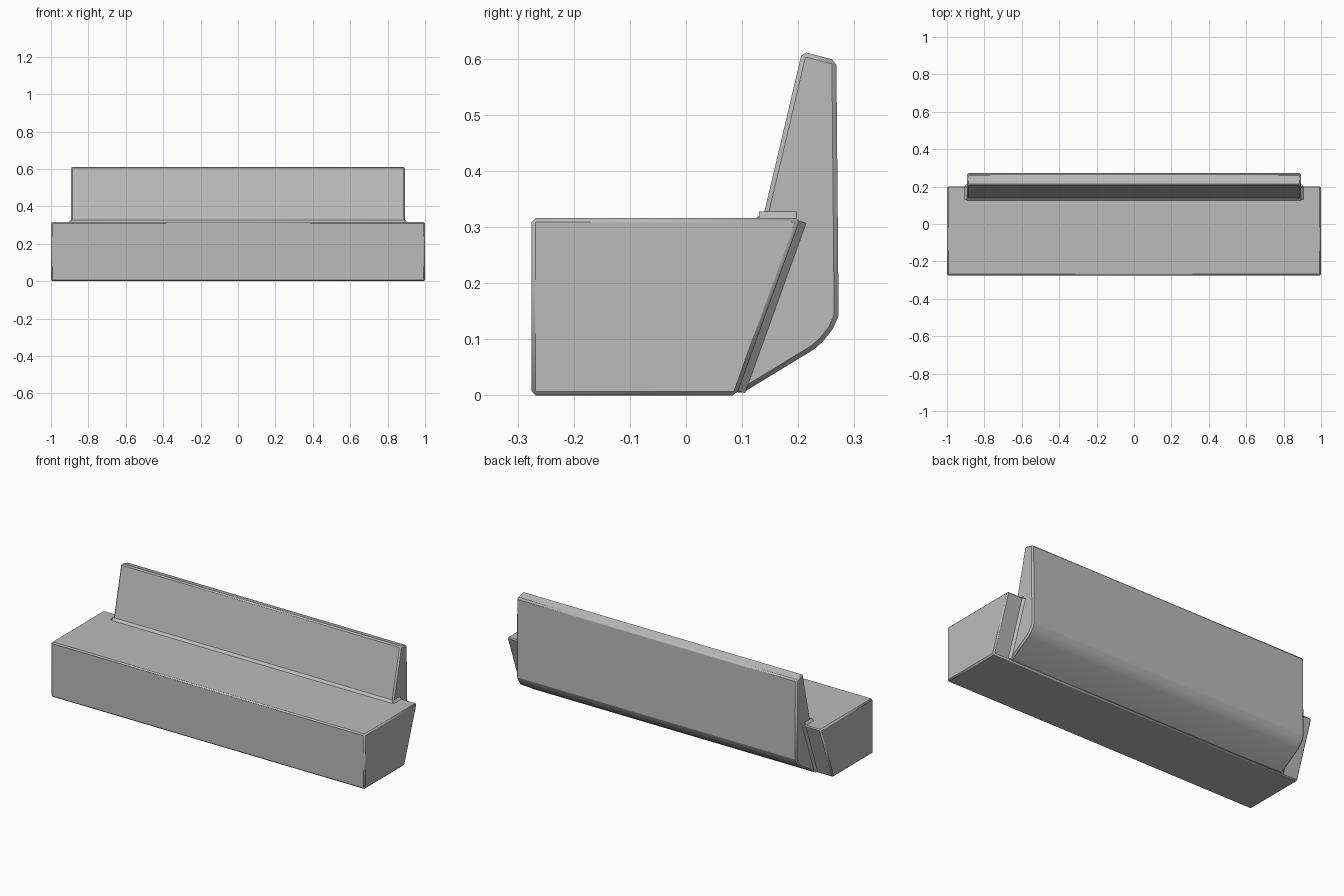
import bpy
import bmesh
from mathutils import Vector

if "Cube" in bpy.data.objects:
    bpy.data.objects.remove(bpy.data.objects["Cube"], do_unlink=True)

grey = bpy.data.materials.new("plain_grey")
grey.use_nodes = True
grey.diffuse_color = (0.5, 0.5, 0.5, 1)
grey.node_tree.nodes["Principled BSDF"].inputs["Base Color"].default_value = (0.5, 0.5, 0.5, 1)


def prism(name, ring, offset, bevel=0):
    """Sweep a closed ring of points along an offset, with optional chamfers."""
    bm = bmesh.new()
    face = bm.faces.new([bm.verts.new(p) for p in ring])
    out = bmesh.ops.extrude_face_region(bm, geom=[face])
    verts = [v for v in out["geom"] if isinstance(v, bmesh.types.BMVert)]
    bmesh.ops.translate(bm, verts=verts, vec=offset)
    bmesh.ops.recalc_face_normals(bm, faces=bm.faces)
    mesh = bpy.data.meshes.new(name)
    bm.to_mesh(mesh)
    bm.free()
    mesh.materials.append(grey)
    obj = bpy.data.objects.new(name, mesh)
    bpy.context.collection.objects.link(obj)
    if bevel:
        mod = obj.modifiers.new("chamfer", "BEVEL")
        mod.width = bevel
        mod.segments = 1
        mod.limit_method = "ANGLE"
        mod.angle_limit = 0.5
    bpy.ops.object.select_all(action="DESELECT")
    obj.select_set(True)
    bpy.context.view_layer.objects.active = obj
    bpy.ops.object.shade_smooth_by_angle(angle=0.4)
    return obj


def slab(name, profile, half, bevel):
    return prism(name, [(-half, y, z) for y, z in profile], (2 * half, 0, 0), bevel)


def fillet(name, start, end, side_a, side_b):
    """Small triangular strip softening an inner corner."""
    a, b = Vector(start), Vector(end)
    a_dir, b_dir = Vector(side_a), Vector(side_b)
    inside = a - (a_dir + b_dir) * 0.3
    prism(name, [inside, a + a_dir, a + b_dir], b - a)


# Seat block with a slanted rear
slab("seat", [(-0.275, 0), (0.09, 0), (0.204, 0.316), (-0.275, 0.316)], 1.0, 0.007)

# Backrest wrapping down behind the seat, rounded at its lower rear
W = 0.893
slab("backrest", [(0.07, 0.02), (0.095, 0.001), (0.228, 0.082), (0.245, 0.097),
                  (0.262, 0.119), (0.272, 0.142), (0.268, 0.597), (0.207, 0.613),
                  (0.137, 0.316), (0.12, 0.24)], W, 0.008)

# Fillets where the backrest meets the seat
R = 0.012
fillet("front_fillet", (-W, 0.137, 0.316), (W, 0.137, 0.316), (0, -R, 0), (0, 0.002, R))
for s, side in ((1, "left"), (-1, "right")):
    x = s * W
    fillet(side + "_top_fillet", (x, 0.13, 0.316), (x, 0.197, 0.316), (s * R, 0, 0), (0, 0, R))
    fillet(side + "_rear_fillet", (x, 0.093, 0.008), (x, 0.202, 0.311),
           (s * R, 0, 0), (0, R, -R * 0.34))
